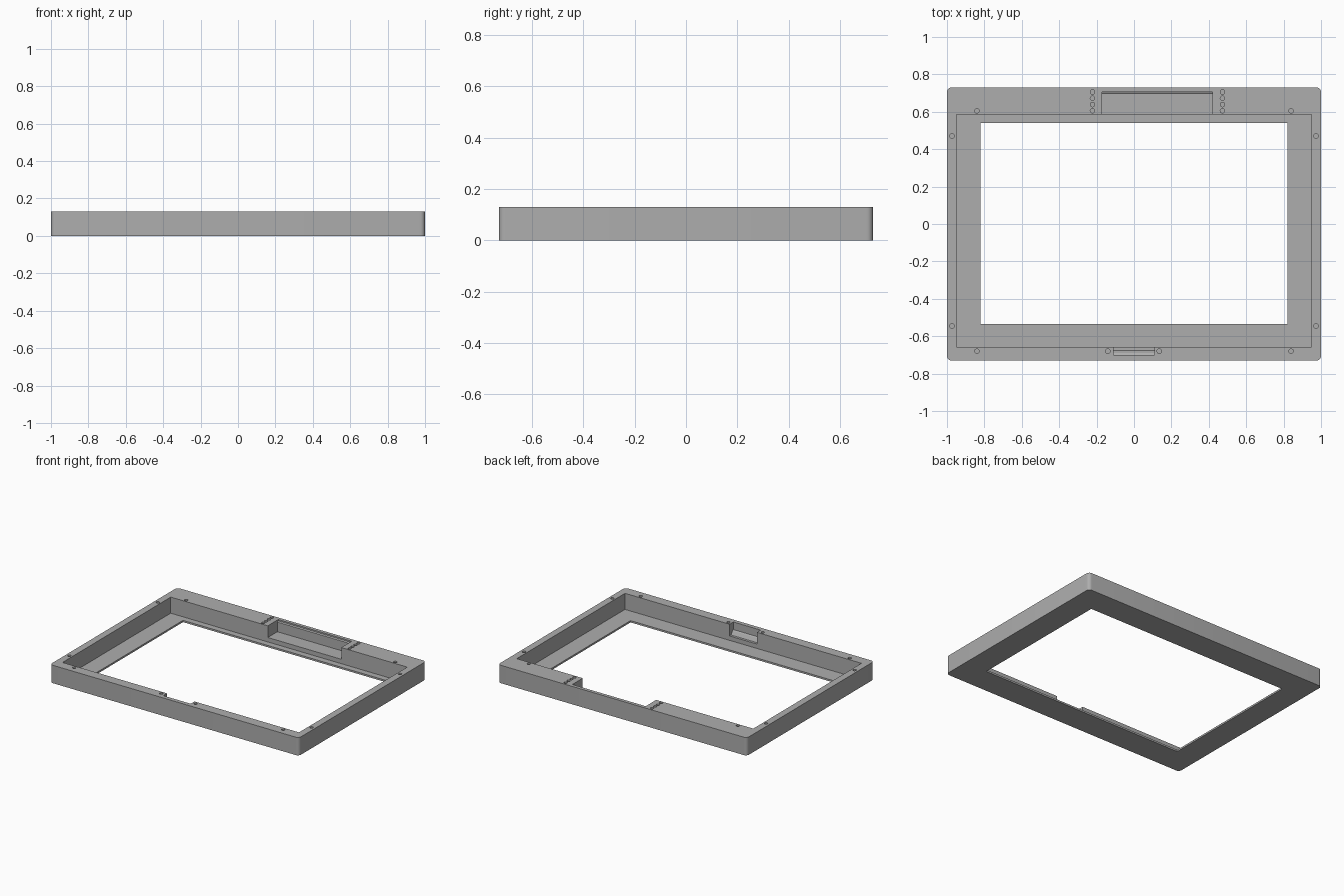
import bpy, bmesh, math

cube = bpy.data.objects.get("Cube")
if cube:
    bpy.data.objects.remove(cube, do_unlink=True)

HEIGHT, LIP = 0.13, 0.013
ABOVE = HEIGHT + 0.05

grey = bpy.data.materials.new("plain grey")
grey.use_nodes = True
colour = (0.42, 0.42, 0.42, 1)
grey.diffuse_color = colour
grey.node_tree.nodes["Principled BSDF"].inputs["Base Color"].default_value = colour


def make_object(name, bm):
    bmesh.ops.recalc_face_normals(bm, faces=bm.faces)
    mesh = bpy.data.meshes.new(name)
    bm.to_mesh(mesh)
    bm.free()
    mesh.materials.append(grey)
    obj = bpy.data.objects.new(name, mesh)
    bpy.context.collection.objects.link(obj)
    return obj


def prism(name, x0, x1, profile):
    """Extrude a (y, z) profile along x."""
    bm = bmesh.new()
    face = bm.faces.new([bm.verts.new((x0, y, z)) for y, z in profile])
    ext = bmesh.ops.extrude_face_region(bm, geom=[face])
    moved = [v for v in ext["geom"] if isinstance(v, bmesh.types.BMVert)]
    bmesh.ops.translate(bm, verts=moved, vec=(x1 - x0, 0, 0))
    return make_object(name, bm)


def box(name, x0, x1, y0, y1, z0, z1):
    return prism(name, x0, x1, [(y0, z0), (y1, z0), (y1, z1), (y0, z1)])


def select_only(obj):
    bpy.ops.object.select_all(action="DESELECT")
    obj.select_set(True)
    bpy.context.view_layer.objects.active = obj


def cut(target, cutter):
    cutter.hide_render = True
    mod = target.modifiers.new("cut", "BOOLEAN")
    mod.operation, mod.solver, mod.object = "DIFFERENCE", "EXACT", cutter
    select_only(target)
    bpy.ops.object.modifier_apply(modifier=mod.name)
    bpy.data.objects.remove(cutter, do_unlink=True)


# Outer body with rounded vertical corners
frame = box("bezel_frame", -1, 1, -0.73, 0.73, 0, HEIGHT)
bm = bmesh.new()
bm.from_mesh(frame.data)
uprights = [e for e in bm.edges
            if abs(e.verts[0].co.z - e.verts[1].co.z) > 0.1]
bmesh.ops.bevel(bm, geom=uprights, offset=0.025, segments=6, profile=0.5,
                affect="EDGES")
bm.to_mesh(frame.data)
bm.free()

# Panel pocket and through opening, leaving a thin lip
cut(frame, box("pocket", -0.95, 0.95, -0.657, 0.585, LIP, ABOVE))
cut(frame, box("opening", -0.82, 0.82, -0.535, 0.54, -0.05, ABOVE))

# Rear recess with a slightly stepped back wall
cut(frame, prism("rear_recess", -0.17, 0.42, [
    (0.56, 0.045), (0.695, 0.045), (0.695, 0.115),
    (0.705, 0.12), (0.705, ABOVE), (0.56, ABOVE)]))

# Front latch recess with a sloped ledge
cut(frame, prism("latch_recess", -0.11, 0.11, [
    (-0.64, 0.045), (-0.675, 0.045), (-0.69, 0.07),
    (-0.70, 0.075), (-0.70, ABOVE), (-0.64, ABOVE)]))

# Screw holes in the top face
holes = [(-0.14, -0.68), (0.135, -0.68)]
for side in (-1, 1):
    holes += [(side * 0.84, 0.605), (side * 0.84, -0.68),
              (side * 0.973, 0.47), (side * 0.973, -0.545)]
for x in (-0.222, 0.473):
    holes += [(x, 0.605 + i * 0.0335) for i in range(4)]

bm = bmesh.new()
for x, y in holes:
    made = bmesh.ops.create_cone(bm, cap_ends=True, segments=20,
                                 radius1=0.012, radius2=0.012, depth=0.12)
    bmesh.ops.translate(bm, verts=made["verts"], vec=(x, y, HEIGHT))
cut(frame, make_object("screw_holes", bm))

# Smooth rounded corners, crisp edges elsewhere
select_only(frame)
bpy.ops.object.shade_smooth_by_angle(angle=math.radians(30))
